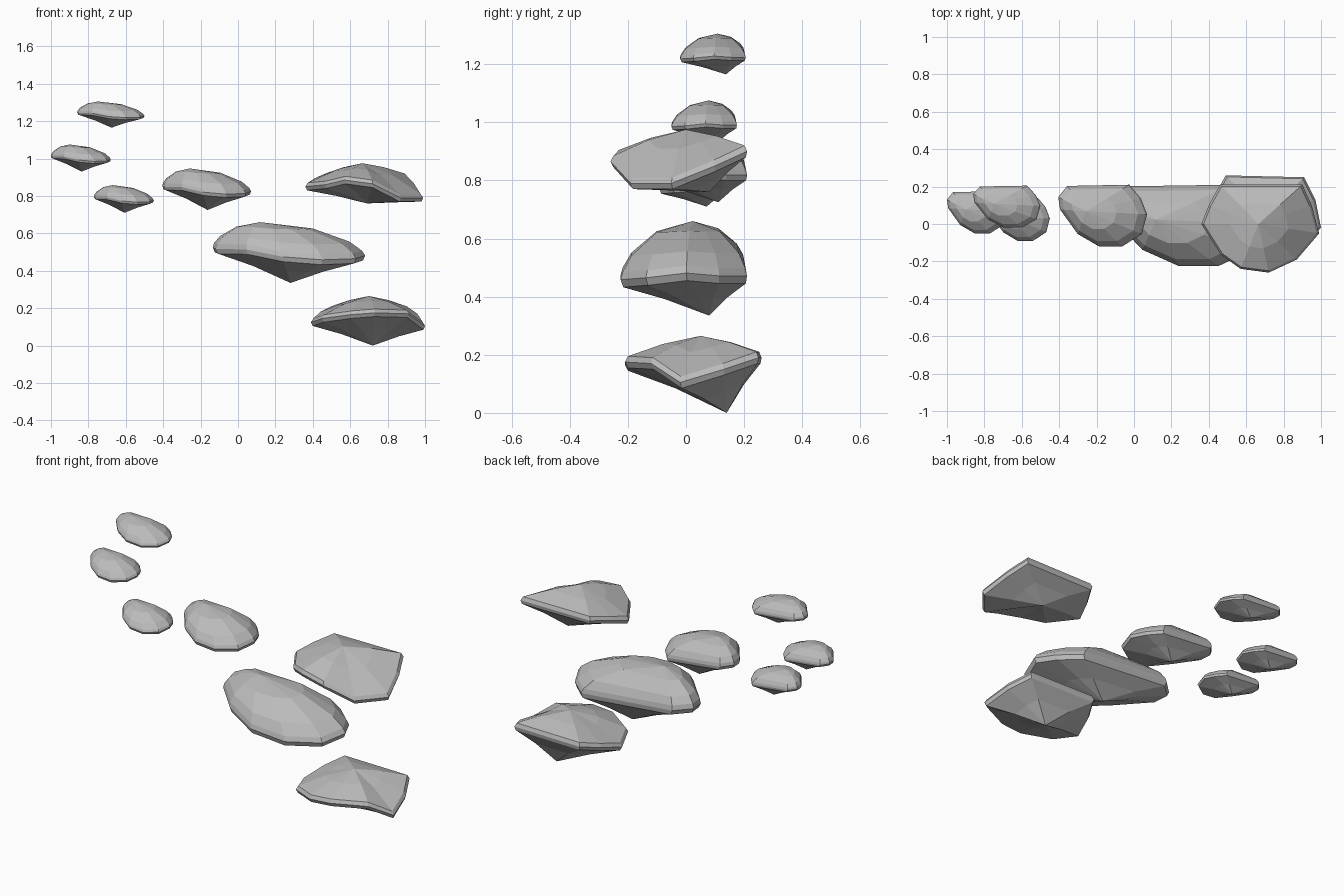
import bpy
import bmesh
from mathutils import Vector

cube = bpy.data.objects.get("Cube")
if cube:
    bpy.data.objects.remove(cube, do_unlink=True)

stone = bpy.data.materials.new("stone_gray")
stone.use_nodes = True
color = (0.5, 0.5, 0.5, 1)
stone.diffuse_color = color
stone.node_tree.nodes["Principled BSDF"].inputs["Base Color"].default_value = color


def build_rock(name, rim, peak, tip, band, top_steps, low_steps):
    """Faceted rock: rings pulled from a wavy rim towards a peak and a tip."""
    bm = bmesh.new()
    rim = [Vector(p) for p in rim]
    peak, tip = Vector(peak), Vector(tip)

    def ring(target, inset, climb, shift):
        verts = []
        for p in rim:
            q = p.lerp(target, inset)
            q.z = p.z + shift + (target.z - p.z - shift) * climb
            verts.append(bm.verts.new(q))
        return verts

    rings = [ring(tip, t, s, -band) for t, s in reversed(low_steps)]
    rings.append(ring(peak, 0, 0, 0))
    rings += [ring(peak, t, s, band) for t, s in top_steps]
    count = len(rim)
    for low, high in zip(rings, rings[1:]):
        for i in range(count):
            j = (i + 1) % count
            bm.faces.new((low[i], low[j], high[j], high[i]))
    for loop, end in ((rings[0], tip), (rings[-1], peak)):
        end_vert = bm.verts.new(end)
        for i in range(count):
            bm.faces.new((loop[i], loop[(i + 1) % count], end_vert))
    bmesh.ops.recalc_face_normals(bm, faces=bm.faces)
    mesh = bpy.data.meshes.new(name)
    bm.to_mesh(mesh)
    bm.free()
    mesh.materials.append(stone)
    obj = bpy.data.objects.new(name, mesh)
    bpy.context.collection.objects.link(obj)


LOW_STEPS = [(0.03, 0), (0.5, 0.42)]

# Wedge rocks: one shape in a unit box, stretched into each rock's bounds
wedge = [(.1, .98, .57), (.8, 1, .42), (.93, .78, .42), (1, .52, .45), (.94, .2, .4),
         (.72, 0, .38), (.46, 0, .43), (.22, .2, .55), (.02, .6, .56), (0, .8, .58)]
wedge_peak, wedge_tip = (.31, .57, 1), (.51, .7, 0)
bounds = {
    "long_rock": ((-.135, -.225, .335), (.68, .21, .66)),
    "middle_rock": ((-.405, -.12, .725), (.07, .21, .947)),
    "small_rock_top": ((-.86, -.02, 1.165), (-.5, .205, 1.305)),
    "small_rock_outer": ((-1, -.05, .93), (-.68, .175, 1.075)),
    "small_rock_lower": ((-.77, -.09, .71), (-.45, .14, .858)),
}
for name, (low, high) in bounds.items():
    def fit(p):
        return [a + (b - a) * c for a, b, c in zip(low, high, p)]
    build_rock(name, [fit(p) for p in wedge], fit(wedge_peak), fit(wedge_tip),
               .08 * (high[2] - low[2]),
               [(.03, 0), (.15, .32), (.5, .78)], LOW_STEPS)

# Broad rocks: wide slabs with a dipping outer corner
SLAB_STEPS = [(.04, 0), (.5, .6)]
build_rock("broad_rock_upper",
           [(.46, .21, .9), (.9, .21, .9), (.95, .1, .85), (.99, -.05, .79), (.87, -.19, .79),
            (.72, -.26, .865), (.57, -.24, .885), (.465, -.165, .86), (.36, 0, .85), (.4, .1, .875)],
           (.665, 0, .975), (.69, .08, .76), .02, SLAB_STEPS, LOW_STEPS)
build_rock("broad_rock_lower",
           [(.49, .26, .19), (.91, .25, .19), (.97, .13, .15), (1, -.02, .105), (.91, -.12, .17),
            (.73, -.21, .175), (.6, -.21, .165), (.45, -.12, .145), (.39, .02, .125), (.43, .15, .16)],
           (.7, .05, .265), (.72, .14, 0), .02, SLAB_STEPS, LOW_STEPS)
